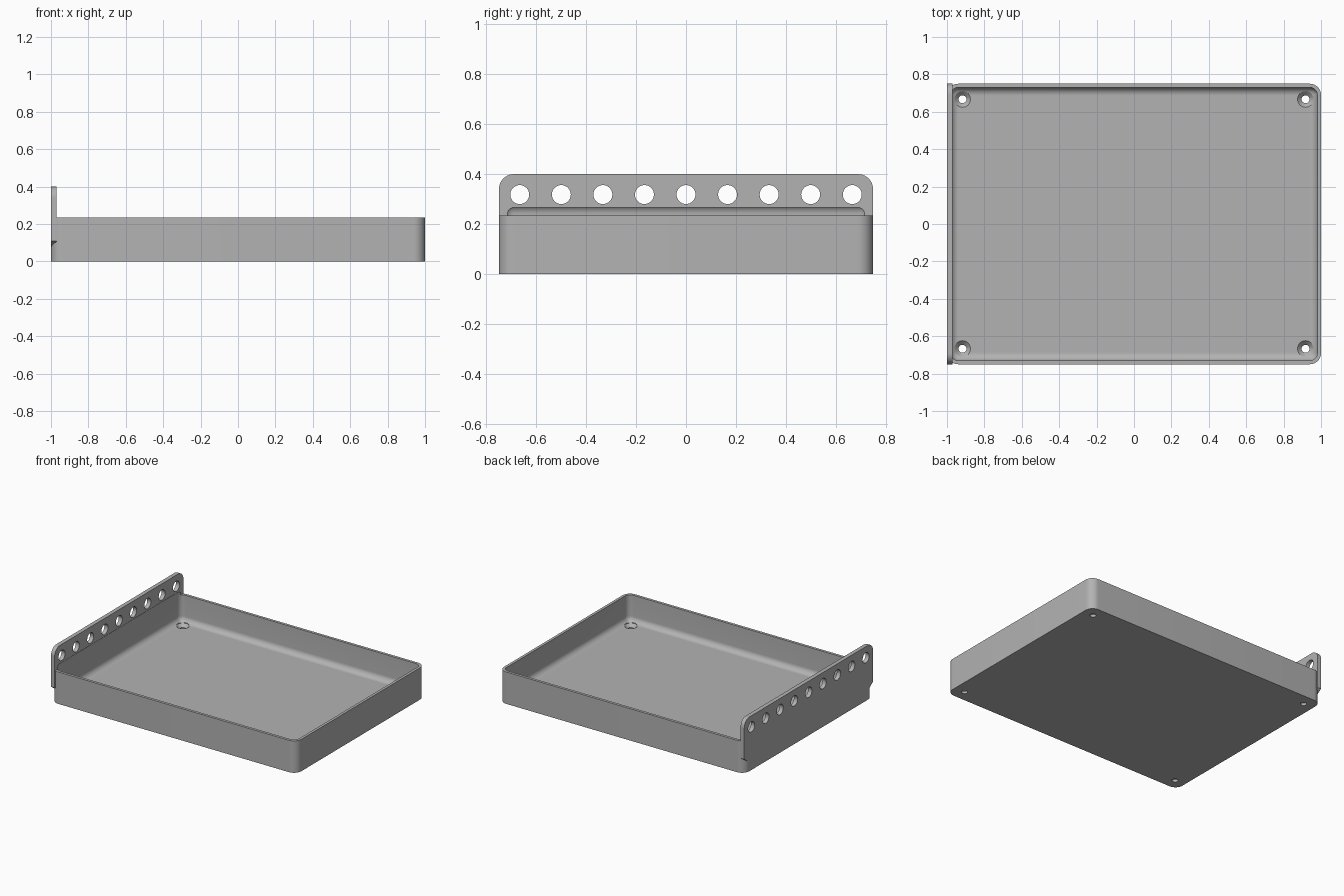
import bpy, bmesh, math
from mathutils import Matrix

if "Cube" in bpy.data.objects:
    bpy.data.objects.remove(bpy.data.objects["Cube"], do_unlink=True)

grey = bpy.data.materials.new("plain grey")
grey.use_nodes = True
grey.diffuse_color = (0.45, 0.45, 0.45, 1)
grey.node_tree.nodes["Principled BSDF"].inputs["Base Color"].default_value = grey.diffuse_color


def make(name, bm):
    bmesh.ops.recalc_face_normals(bm, faces=bm.faces)
    mesh = bpy.data.meshes.new(name)
    bm.to_mesh(mesh)
    bm.free()
    mesh.materials.append(grey)
    obj = bpy.data.objects.new(name, mesh)
    bpy.context.collection.objects.link(obj)
    return obj


def rounded_box(name, lo, hi, radius, segments, pick):
    """Box between two corners, with the picked edges rounded."""
    bm = bmesh.new()
    bmesh.ops.create_cube(bm, size=1)
    for v in bm.verts:
        v.co = [lo[i] if v.co[i] < 0 else hi[i] for i in range(3)]
    bmesh.ops.bevel(bm, geom=[e for e in bm.edges if pick(e)], offset=radius,
                    segments=segments, profile=0.5, affect='EDGES')
    return make(name, bm)


def combine(target, tool, operation):
    mod = target.modifiers.new(operation, 'BOOLEAN')
    mod.operation, mod.solver, mod.object = operation, 'EXACT', tool
    bpy.context.view_layer.objects.active = target
    bpy.ops.object.modifier_apply(modifier=mod.name)
    bpy.data.objects.remove(tool, do_unlink=True)


def upright(edge):
    a, b = edge.verts
    return abs(a.co.z - b.co.z) > 0.01


rim, half_y, plate_top = 0.235, 0.75, 0.4

# Tray block with rounded upright corners
tray = rounded_box("tray_with_hole_rail", (-1, -half_y, 0), (1, half_y, rim), 0.06, 12, upright)

# Hole rail: rounded upper corners, sloped lower corners
r = 0.06
half = [(0.69, 0.068), (half_y, 0.11)]
for i in range(11):
    a = math.pi / 2 * i / 10
    half.append((half_y - r + r * math.cos(a), plate_top - r + r * math.sin(a)))
outline = half + [(-y, z) for y, z in reversed(half)]
bm = bmesh.new()
face = bm.faces.new([bm.verts.new((-1, y, z)) for y, z in outline])
ext = bmesh.ops.extrude_face_region(bm, geom=[face])
bmesh.ops.translate(bm, vec=(0.03, 0, 0),
                    verts=[g for g in ext["geom"] if isinstance(g, bmesh.types.BMVert)])
combine(tray, make("rail", bm), 'UNION')

# Cavity, filleted on every edge, also undercutting the rail
combine(tray, rounded_box("cavity", (-0.98, -0.73, 0.04), (0.98, 0.73, 0.28),
                          0.04, 10, lambda e: True), 'DIFFERENCE')

# Row of nine holes through the rail
bm = bmesh.new()
for i in range(-4, 5):
    place = Matrix.Translation((-0.985, i / 6, 0.318)) @ Matrix.Rotation(math.pi / 2, 4, 'Y')
    bmesh.ops.create_cone(bm, cap_ends=True, segments=32, radius1=0.038, radius2=0.038,
                          depth=0.1, matrix=place)
combine(tray, make("rail_holes", bm), 'DIFFERENCE')

# Countersunk screw holes in the four floor corners
bm = bmesh.new()
profile = [(0.021, -0.02), (0.021, 0.018), (0.043, 0.04), (0.043, 0.1)]
for cx in (-0.917, 0.917):
    for cy in (-0.667, 0.667):
        rings = [[bm.verts.new((cx + rad * math.cos(k * math.tau / 32),
                                cy + rad * math.sin(k * math.tau / 32), z))
                  for k in range(32)] for rad, z in profile]
        for low, high in zip(rings, rings[1:]):
            for k in range(32):
                n = (k + 1) % 32
                bm.faces.new((low[k], low[n], high[n], high[k]))
        bm.faces.new(rings[0])
        bm.faces.new(rings[-1])
combine(tray, make("screw_holes", bm), 'DIFFERENCE')

# Smooth curves, sharp edges
bpy.ops.object.select_all(action='DESELECT')
tray.select_set(True)
bpy.context.view_layer.objects.active = tray
bpy.ops.object.shade_smooth_by_angle(angle=math.radians(30))
